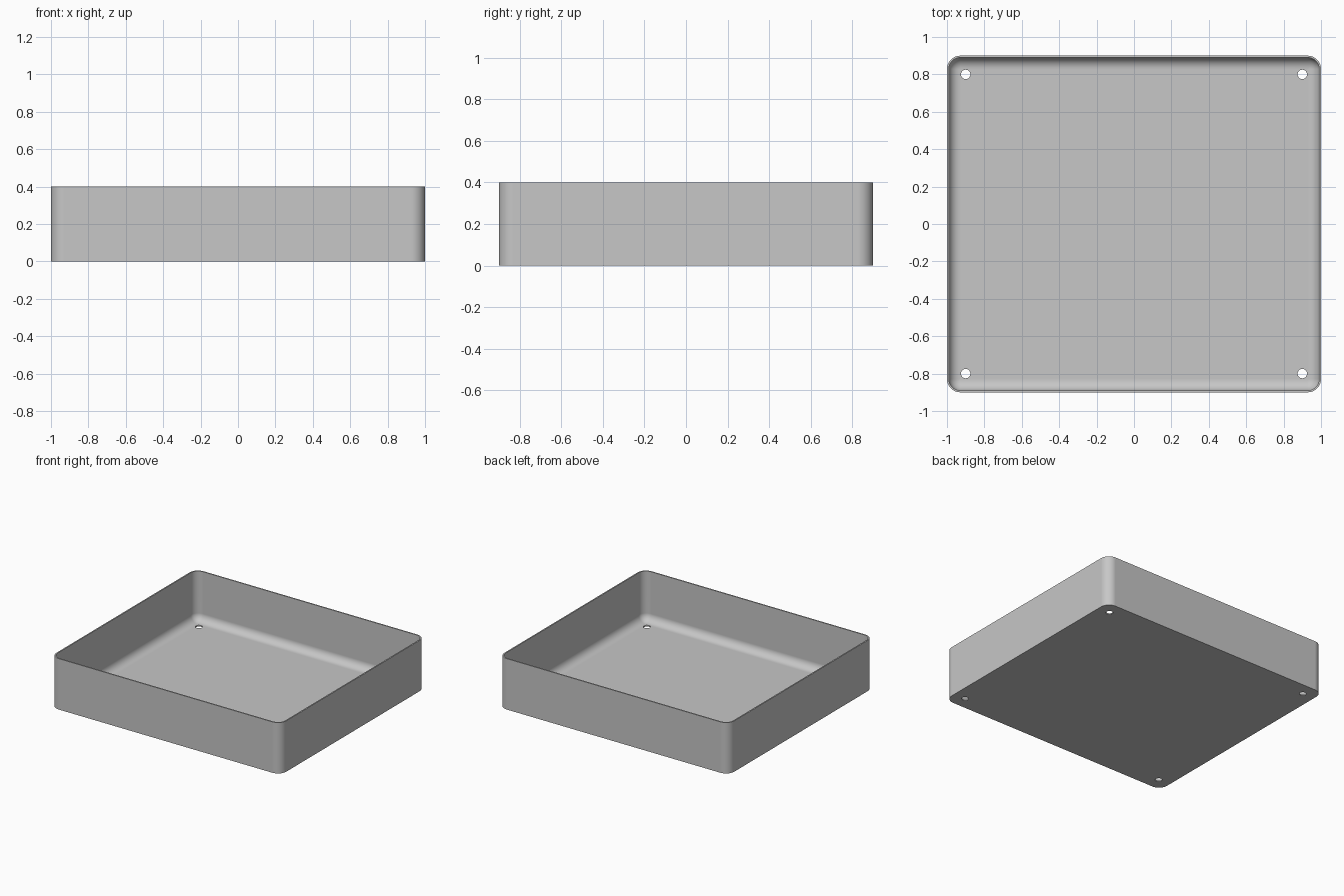
import bpy, bmesh
from math import sin, cos, pi, radians

cube = bpy.data.objects.get("Cube")
if cube:
    bpy.data.objects.remove(cube, do_unlink=True)

HALF_X, HALF_Y, HEIGHT = 1.0, 0.9, 0.4
WALL, FILLET, CORNER = 0.01, 0.06, 0.072
HOLE_X, HOLE_Y, HOLE_R = 0.9, 0.8, 0.025
STEPS = 10

bm = bmesh.new()


def close_loop(points):
    verts = [bm.verts.new(p) for p in points]
    return verts, [bm.edges.new((v, verts[i - 1])) for i, v in enumerate(verts)]


def rounded_ring(inset, z):
    """Rounded rectangle, set in from the outer wall."""
    r = CORNER - inset
    points = []
    for quarter, (sx, sy) in enumerate([(1, 1), (-1, 1), (-1, -1), (1, -1)]):
        for i in range(STEPS + 1):
            a = (quarter + i / STEPS) * pi / 2
            points.append((sx * (HALF_X - CORNER) + r * cos(a),
                           sy * (HALF_Y - CORNER) + r * sin(a), z))
    return close_loop(points)


def hole_ring(x, y, z, sides=32):
    return close_loop([(x + HOLE_R * cos(2 * pi * i / sides),
                        y + HOLE_R * sin(2 * pi * i / sides), z)
                       for i in range(sides)])


def bridge(a, b):
    for i in range(len(a)):
        bm.faces.new((a[i - 1], a[i], b[i], b[i - 1]))


# Outer wall, rim, inner wall and the fillet down to the floor
profile = [(0, 0), (0, HEIGHT), (WALL, HEIGHT)]
for i in range(STEPS + 1):
    a = i / STEPS * pi / 2
    profile.append((WALL + FILLET * (1 - cos(a)), WALL + FILLET * (1 - sin(a))))
rings = [rounded_ring(*p) for p in profile]
for lower, upper in zip(rings, rings[1:]):
    bridge(lower[0], upper[0])

# Mounting holes through the floor
under, floor = list(rings[0][1]), list(rings[-1][1])
for sx in (-1, 1):
    for sy in (-1, 1):
        low = hole_ring(sx * HOLE_X, sy * HOLE_Y, 0)
        high = hole_ring(sx * HOLE_X, sy * HOLE_Y, WALL)
        bridge(low[0], high[0])
        under += low[1]
        floor += high[1]

# Underside and floor faces around the holes
for edges, up in ((under, -1), (floor, 1)):
    bmesh.ops.triangle_fill(bm, edges=edges, use_beauty=True,
                            use_dissolve=False, normal=(0, 0, up))
bmesh.ops.recalc_face_normals(bm, faces=bm.faces)

mesh = bpy.data.meshes.new("tray")
bm.to_mesh(mesh)
bm.free()
tray = bpy.data.objects.new("tray", mesh)
bpy.context.collection.objects.link(tray)

# Plain grey
grey = bpy.data.materials.new("light grey")
grey.use_nodes = True
colour = (0.57, 0.57, 0.57, 1)
grey.diffuse_color = colour
grey.node_tree.nodes["Principled BSDF"].inputs["Base Color"].default_value = colour
mesh.materials.append(grey)

# Smooth rounds, crisp rim and base, flat walls kept flat
bpy.ops.object.select_all(action="DESELECT")
tray.select_set(True)
bpy.context.view_layer.objects.active = tray
bpy.ops.object.shade_smooth_by_angle(angle=radians(30))
weighted = tray.modifiers.new("flat_walls", "WEIGHTED_NORMAL")
weighted.keep_sharp = True
